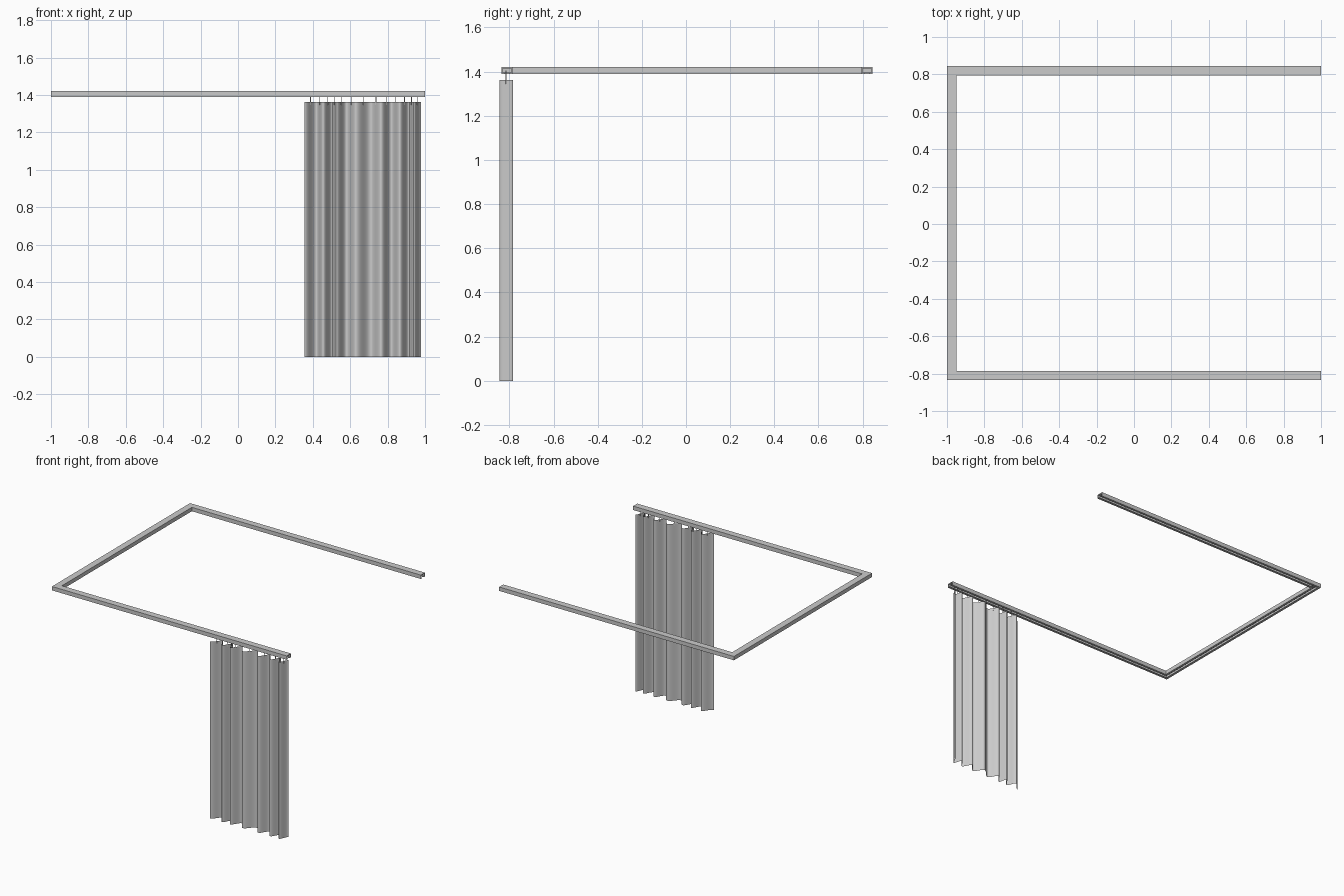
import bpy, bmesh, math

if "Cube" in bpy.data.objects:
    bpy.data.objects.remove(bpy.data.objects["Cube"])


def make_object(name, bm):
    bmesh.ops.recalc_face_normals(bm, faces=bm.faces)
    mesh = bpy.data.meshes.new(name)
    bm.to_mesh(mesh)
    bm.free()
    obj = bpy.data.objects.new(name, mesh)
    bpy.context.collection.objects.link(obj)
    return obj


# Ceiling rail: slotted channel profile swept round a U with mitred corners
W, T, LIP, Z0, Z1 = 0.05, 0.005, 0.016, 1.39, 1.42
BACK, FRONT = 0.845, -0.835
half = [(LIP, Z0), (0, Z0), (0, Z1)]
inner = [(T, Z1 - T), (T, Z0 + T), (LIP, Z0 + T)]
profile = (half + [(W - d, z) for d, z in reversed(half)]
           + [(W - d, z) for d, z in reversed(inner)] + inner)
bm = bmesh.new()
sections = [
    [bm.verts.new((1, BACK - d, z)) for d, z in profile],
    [bm.verts.new((-1 + d, BACK - d, z)) for d, z in profile],
    [bm.verts.new((-1 + d, FRONT + d, z)) for d, z in profile],
    [bm.verts.new((1, FRONT + d, z)) for d, z in profile],
]
n = len(profile)
for a, b in zip(sections, sections[1:]):
    for i in range(n):
        j = (i + 1) % n
        bm.faces.new((a[i], a[j], b[j], b[i]))
bm.faces.new(sections[0])
bm.faces.new(sections[-1])
make_object("ceiling_rail", bm)

# Curtain: irregular folds, alternating front crest and back valley
folds = [0.355, 0.42, 0.455, 0.505, 0.525, 0.58, 0.63,
         0.71, 0.765, 0.82, 0.865, 0.915, 0.94, 0.978]
CREST, VALLEY, TOP, STEPS = -0.845, -0.784, 1.362, 10
path = []
for k, (xa, xb) in enumerate(zip(folds, folds[1:])):
    ya, yb = (CREST, VALLEY) if k % 2 == 0 else (VALLEY, CREST)
    for s in range(STEPS):
        t = s / STEPS
        ease = (1 - math.cos(math.pi * t)) / 2
        path.append((xa + (xb - xa) * t, ya + (yb - ya) * ease))
path.append((folds[-1], VALLEY))
bm = bmesh.new()
low = [bm.verts.new((x, y, 0)) for x, y in path]
high = [bm.verts.new((x, y, TOP)) for x, y in path]
for i in range(len(path) - 1):
    f = bm.faces.new((low[i], low[i + 1], high[i + 1], high[i]))
    f.smooth = True
make_object("curtain", bm)

# Hanger pins between the curtain and the rail, one on each slope
bm = bmesh.new()
for xa, xb in zip(folds, folds[1:]):
    ret = bmesh.ops.create_cone(bm, cap_ends=True, segments=6, radius1=0.002,
                                radius2=0.002, depth=0.06)
    bmesh.ops.translate(bm, verts=ret["verts"],
                        vec=((xa + xb) / 2, (CREST + VALLEY) / 2, 1.375))
make_object("hanger_pins", bm)
